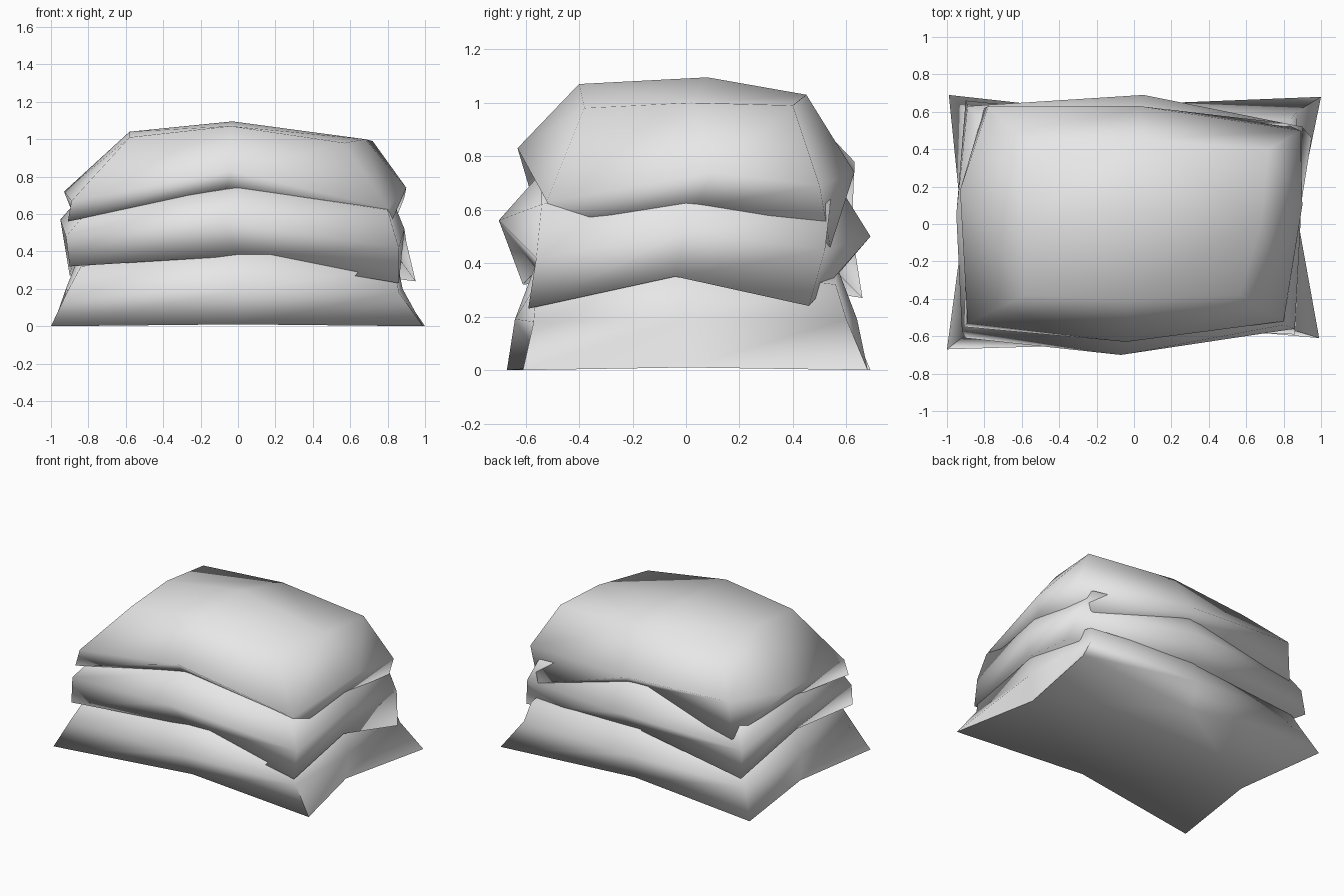
import bpy
import bmesh
import math

default_cube = bpy.data.objects.get("Cube")
if default_cube:
    bpy.data.objects.remove(default_cube, do_unlink=True)


def make_material(name, colour):
    material = bpy.data.materials.new(name)
    material.use_nodes = True
    material.diffuse_color = colour
    material.node_tree.nodes["Principled BSDF"].inputs["Base Color"].default_value = colour
    return material


# Eight directions around a cushion: front-right corner of the page order,
# walking front, +x side, back and -x side
DIRECTIONS = [(-1, -1), (0, -1), (1, -1), (1, 0), (1, 1), (0, 1), (-1, 1), (-1, 0)]


def box_ring(half_x, half_y, height, corner_drop):
    """Rectangular ring with lowered corners."""
    ring = []
    for dx, dy in DIRECTIONS:
        drop = corner_drop if dx and dy else 0
        ring.append((dx * half_x, dy * half_y, height - drop))
    return ring


def make_cushion(name, rings, crown, underside, material):
    """Loft rings from the seam upward, then close the top and the bottom."""
    bm = bmesh.new()
    loops = [[bm.verts.new(point) for point in ring] for ring in rings]
    count = len(DIRECTIONS)
    top_vert = bm.verts.new(crown)
    bottom_vert = bm.verts.new(underside)
    for lower, upper in zip(loops, loops[1:]):
        for i in range(count):
            j = (i + 1) % count
            bm.faces.new((lower[i], lower[j], upper[j], upper[i]))
    # Crown and underside are quads running from each corner to the centre
    for i in range(0, count, 2):
        before, after = (i - 1) % count, (i + 1) % count
        bm.faces.new((loops[-1][before], loops[-1][i], loops[-1][after], top_vert))
        bm.faces.new((loops[0][after], loops[0][i], loops[0][before], bottom_vert))
    bmesh.ops.recalc_face_normals(bm, faces=bm.faces[:])
    mesh = bpy.data.meshes.new(name)
    bm.to_mesh(mesh)
    bm.free()
    cushion = bpy.data.objects.new(name, mesh)
    bpy.context.collection.objects.link(cushion)
    mesh.materials.append(material)
    # Soft body with a crisp seam
    bpy.ops.object.select_all(action="DESELECT")
    cushion.select_set(True)
    bpy.context.view_layer.objects.active = cushion
    bpy.ops.object.shade_smooth_by_angle(angle=math.radians(95))
    return cushion


cloth = make_material("light grey cloth", (0.8, 0.8, 0.8, 1))

# Bottom cushion: wide pointed corners resting on the floor
bottom_seam = [(-1, -.67, 0), (0, -.52, .01), (.99, -.61, 0), (.86, 0, .01),
               (1, .68, 0), (0, .58, .01), (-.99, .69, 0), (-.91, 0, .01)]
bottom_belly = [(-.91, -.6, .19), (0, -.64, .19), (.86, -.57, .18), (.88, 0, .2),
                (.87, .6, .19), (0, .64, .19), (-.9, .61, .19), (-.92, 0, .2)]
make_cushion("bottom_cushion",
             [bottom_seam, bottom_belly, box_ring(.84, .56, .4, .08)],
             (0, 0, .46), (0, 0, .02), cloth)

# Middle cushion: sags over the one below
middle_seam = [(-.9, -.61, .32), (0, -.56, .375), (.86, -.59, .23), (.87, -.04, .35),
               (.95, .46, .24), (0, .57, .36), (-.9, .66, .27), (-.88, 0, .37)]
middle_belly = [(-.92, -.57, .48), (-.07, -.7, .56), (.86, -.56, .42), (.89, 0, .52),
                (.9, .52, .45), (.05, .69, .5), (-.89, .63, .46), (-.95, .05, .57)]
make_cushion("middle_cushion",
             [middle_seam, middle_belly, box_ring(.8, .54, .74, .12)],
             (0, 0, .78), (0, 0, .42), cloth)

# Top cushion: full rounded crown
top_seam = [(-.91, -.55, .56), (-.06, -.52, .73), (.8, -.53, .51), (.84, .04, .61),
            (.8, .54, .46), (.08, .55, .66), (-.8, .62, .51), (-.89, 0, .62)]
top_belly = [(-.89, -.53, .67), (-.04, -.63, .83), (.8, -.52, .63), (.9, .1, .74),
             (.89, .5, .69), (.03, .63, .74), (-.78, .63, .78), (-.93, .18, .72)]
top_shoulder = [(-.58, -.38, 1.01), (-.04, -.4, 1.07), (.57, -.38, .98), (.68, .02, 1),
                (.72, .4, .99), (.04, .45, 1.03), (-.57, .42, 1), (-.58, .02, 1.04)]
make_cushion("top_cushion",
             [top_seam, top_belly, top_shoulder],
             (-.03, .08, 1.095), (0, 0, .72), cloth)
